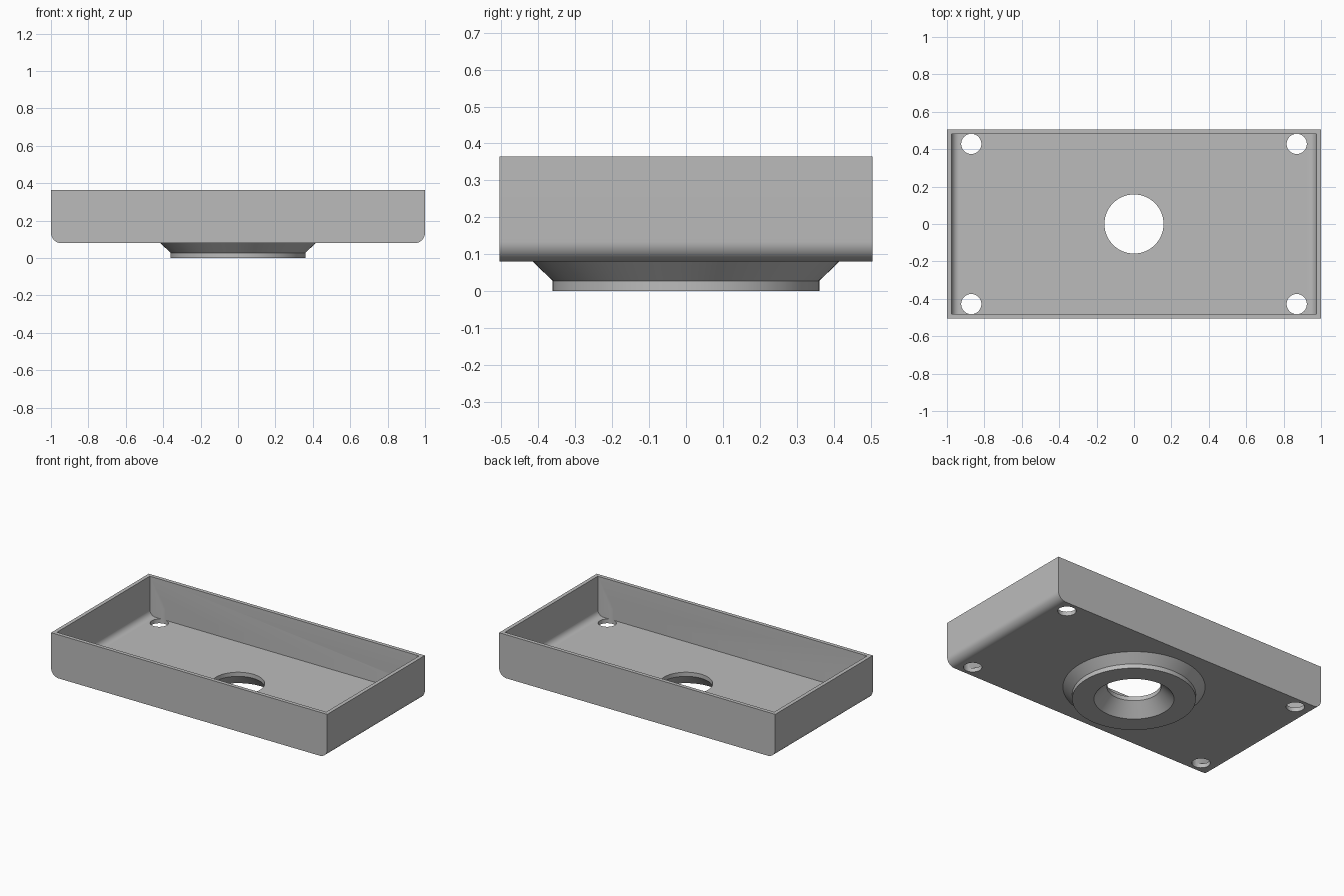
import bpy, bmesh, math

cube = bpy.data.objects.get("Cube")
if cube:
    bpy.data.objects.remove(cube, do_unlink=True)

grey = bpy.data.materials.new("plain grey")
grey.use_nodes = True
colour = (0.5, 0.5, 0.5, 1)
grey.diffuse_color = colour
grey.node_tree.nodes["Principled BSDF"].inputs["Base Color"].default_value = colour

HALF_X, HALF_Y = 1.0, 0.505
BASE, FLOOR, TOP = 0.08, 0.107, 0.365
WALL, HOLE_R = 0.025, 0.158


def finish(bm, name):
    bmesh.ops.recalc_face_normals(bm, faces=bm.faces)
    mesh = bpy.data.meshes.new(name)
    bm.to_mesh(mesh)
    bm.free()
    mesh.materials.append(grey)
    obj = bpy.data.objects.new(name, mesh)
    bpy.context.collection.objects.link(obj)
    return obj


def trough(name, hx, hy, low, high, r, steps=12):
    """Box whose two bottom edges along y are rounded."""
    right = [(hx - r + r * math.sin(a), low + r - r * math.cos(a))
             for a in (math.pi / 2 * i / steps for i in range(steps + 1))]
    right.append((hx, high))
    outline = right + [(-x, z) for x, z in reversed(right)]
    bm = bmesh.new()
    face = bm.faces.new([bm.verts.new((x, -hy, z)) for x, z in outline])
    ext = bmesh.ops.extrude_face_region(bm, geom=[face])
    moved = [v for v in ext["geom"] if isinstance(v, bmesh.types.BMVert)]
    bmesh.ops.translate(bm, verts=moved, vec=(0, 2 * hy, 0))
    return finish(bm, name)


def drill(x, y, radius, sides):
    bm = bmesh.new()
    bmesh.ops.create_cone(bm, cap_ends=True, segments=sides,
                          radius1=radius, radius2=radius, depth=0.2)
    bmesh.ops.translate(bm, verts=bm.verts, vec=(x, y, BASE))
    return finish(bm, "drill_cutter")


def cut(target, cutter):
    mod = target.modifiers.new("cut", "BOOLEAN")
    mod.operation, mod.solver, mod.object = "DIFFERENCE", "EXACT", cutter
    cutter.hide_render = True
    bpy.context.view_layer.objects.active = target
    bpy.ops.object.modifier_apply(modifier=mod.name)
    bpy.data.objects.remove(cutter, do_unlink=True)


def smooth(obj):
    bpy.ops.object.select_all(action="DESELECT")
    obj.select_set(True)
    bpy.context.view_layer.objects.active = obj
    bpy.ops.object.shade_smooth_by_angle(angle=math.radians(30))


# Open tray with rounded lower ends, a central opening and corner holes
tray = trough("tray", HALF_X, HALF_Y, BASE, TOP, 0.055)
cut(tray, trough("cavity_cutter", HALF_X - WALL, HALF_Y - WALL, FLOOR, TOP + 0.1, 0.04))
cut(tray, drill(0, 0, HOLE_R, 96))
for sx in (-1, 1):
    for sy in (-1, 1):
        cut(tray, drill(sx * 0.87, sy * 0.428, 0.054, 48))
smooth(tray)

# Flared collar under the tray with a conical bore
profile = [(0.415, BASE), (0.361, 0.028), (0.361, 0), (0.234, 0), (HOLE_R, BASE)]
bm = bmesh.new()
verts = [bm.verts.new((r, 0, z)) for r, z in profile]
edges = [bm.edges.new(pair) for pair in zip(verts, verts[1:])]
bmesh.ops.spin(bm, geom=verts + edges, cent=(0, 0, 0), axis=(0, 0, 1),
               angle=math.tau, steps=96)
bmesh.ops.remove_doubles(bm, verts=bm.verts, dist=0.0001)
# close the hidden top where the collar meets the tray
bmesh.ops.bridge_loops(bm, edges=[e for e in bm.edges if e.is_boundary])
smooth(finish(bm, "collar"))
